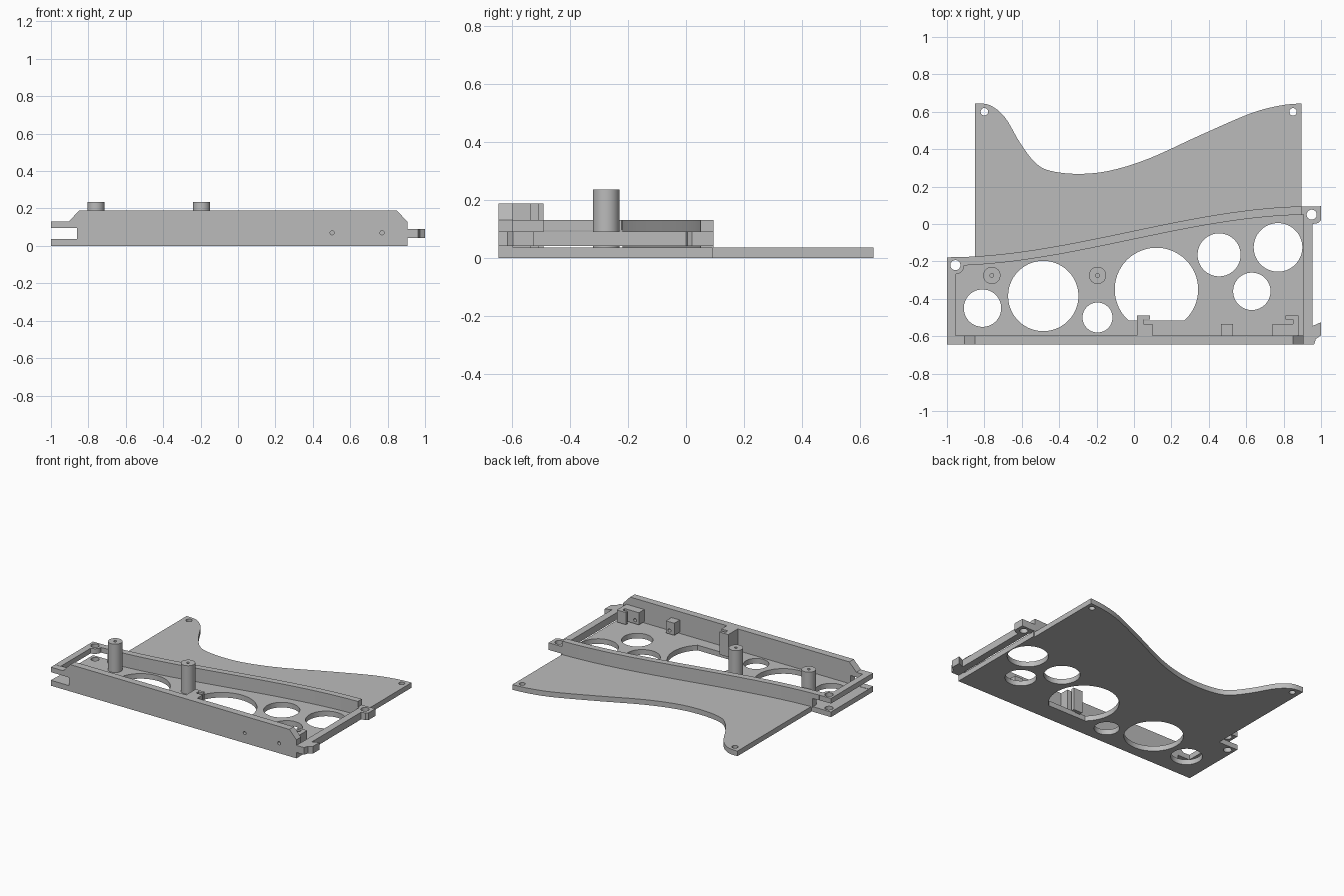
import bpy, bmesh, math
from mathutils import Vector

if "Cube" in bpy.data.objects:
    bpy.data.objects.remove(bpy.data.objects["Cube"])

grey = bpy.data.materials.new("plain grey")
grey.diffuse_color = (0.5, 0.5, 0.5, 1)
grey.use_nodes = True
grey.node_tree.nodes["Principled BSDF"].inputs["Base Color"].default_value = grey.diffuse_color


def prism(name, pts, lo, hi, axis="z"):
    """Extrude an outline along z, or an (x, z) outline along y."""
    bm = bmesh.new()
    put = (lambda p, h: (p[0], p[1], h)) if axis == "z" else (lambda p, h: (p[0], h, p[1]))
    face = bm.faces.new([bm.verts.new(put(p, lo)) for p in pts])
    ext = bmesh.ops.extrude_face_region(bm, geom=[face])["geom"]
    shift = Vector(put((0, 0), hi - lo))
    bmesh.ops.translate(bm, verts=[v for v in ext if isinstance(v, bmesh.types.BMVert)], vec=shift)
    bmesh.ops.recalc_face_normals(bm, faces=bm.faces)
    mesh = bpy.data.meshes.new(name)
    bm.to_mesh(mesh)
    bm.free()
    mesh.materials.append(grey)
    obj = bpy.data.objects.new(name, mesh)
    bpy.context.collection.objects.link(obj)
    return obj


def rect(x0, x1, y0, y1):
    return [(x0, y0), (x1, y0), (x1, y1), (x0, y1)]


def circle(x, y, r, n=48, floor=-9):
    pts = []
    for i in range(n):
        a = 2 * math.pi * (i + 0.5) / n
        pts.append((x + r * math.cos(a), max(y + r * math.sin(a), floor)))
    # drop middle points along a flattened edge
    return [p for i, p in enumerate(pts)
            if not (p[1] == floor == pts[i - 1][1] == pts[(i + 1) % n][1])]


def cut(obj, outline, lo, hi, axis="z"):
    tool = prism("cutter", outline, lo, hi, axis)
    tool.hide_render = True
    mod = obj.modifiers.new("cut", "BOOLEAN")
    mod.operation, mod.solver, mod.object = "DIFFERENCE", "EXACT", tool
    bpy.context.view_layer.objects.active = obj
    bpy.ops.object.modifier_apply(modifier=mod.name)
    bpy.data.objects.remove(tool)


def spline(pts, steps=5):
    out = []
    for i in range(len(pts) - 1):
        a, b = Vector(pts[max(i - 1, 0)]), Vector(pts[i])
        c, d = Vector(pts[i + 1]), Vector(pts[min(i + 2, len(pts) - 1)])
        for k in range(steps):
            t = k / steps
            out.append(tuple(0.5 * (2 * b + (c - a) * t + (2 * a - 5 * b + 4 * c - d) * t * t
                                    + (3 * b - a - 3 * c + d) * t ** 3)))
    return out + [pts[-1]]


def back_y(x):
    t = min(max((x + 1) / 1.95, 0), 1)
    return -0.178 + 0.273 * t * t * (3 - 2 * t)


# Base plate with a swooping back edge
sweep = spline([(-0.85, 0.645), (-0.77, 0.635), (-0.69, 0.57), (-0.61, 0.435), (-0.53, 0.33),
                (-0.45, 0.285), (-0.30, 0.268), (-0.13, 0.285), (0.08, 0.35), (0.35, 0.473),
                (0.62, 0.59), (0.78, 0.633), (0.895, 0.645)])
plate = prism("base_plate", sweep + [(0.895, 0.092), (0.905, 0.092), (0.905, -0.6), (-1, -0.6),
                                     (-1, -0.178), (-0.85, -0.178)], 0, 0.036)
for x, y, r in [(-0.81, -0.45, 0.1), (-0.485, -0.385, 0.188), (-0.195, -0.5, 0.08),
                (0.12, -0.35, 0.223), (0.455, -0.165, 0.115), (0.63, -0.36, 0.1),
                (0.77, -0.125, 0.13), (-0.8, 0.6, 0.02), (0.85, 0.6, 0.02),
                (-0.955, -0.22, 0.027)]:
    cut(plate, circle(x, y, r, 64 if r > 0.05 else 24, -0.515 if r > 0.2 else -9), -0.1, 0.1)

# Front wall with chamfered corners and a slot at the left end
front = prism("front_wall", [(-1, 0), (0.905, 0), (0.905, 0.13), (0.85, 0.188), (-0.85, 0.188),
                             (-0.905, 0.13), (-1, 0.13), (-1, 0.095), (-0.86, 0.095),
                             (-0.86, 0.038), (-1, 0.038)], -0.645, -0.595, "y")

# Curved back wall; its left end only bridges over the slot
def curved_wall(name, x0, x1, z0, z1):
    xs = [x0 + (x1 - x0) * i / 40 for i in range(41)]
    return prism(name, [(x, back_y(x)) for x in xs]
                 + [(x, back_y(x) - 0.045) for x in reversed(xs)], z0, z1)

curved_wall("back_wall", -0.86, 0.895, 0.03, 0.131)
curved_wall("back_wall_bridge", -0.91, -0.86, 0.095, 0.131)

# Left end bar with a rounded pivot boss
arc = [(-0.955 + 0.047 * math.cos(a), -0.222 + 0.047 * math.sin(a))
       for a in [-math.pi / 2 * k / 8 for k in range(9)]]
left = prism("left_end_bar", [(-1, -0.6), (-1, -0.178), (-0.908, -0.177)] + arc
             + [(-0.955, -0.6)], 0.095, 0.131)
cut(left, circle(-0.955, -0.22, 0.027, 24), 0, 0.2)

# Right end tongue: bar, pivot lug and front catch in one outline
right = prism("right_end_tongue",
              [(0.905, -0.645), (0.963, -0.645), (0.972, -0.615), (1, -0.595), (1, -0.525),
               (0.955, -0.545), (0.955, 0), (0.985, 0.005), (1, 0.02), (1, 0.095),
               (0.885, 0.093), (0.885, 0.05), (0.905, 0.05)], 0.041, 0.091)
cut(right, circle(0.95, 0.05, 0.027, 24), 0, 0.2)

# Clips on the inside of the front wall
prism("tall_clip", [(0.015, -0.6), (0.1, -0.6), (0.1, -0.535), (0.05, -0.535), (0.05, -0.51),
                    (0.085, -0.51), (0.085, -0.49), (0.015, -0.49)], 0.03, 0.188)
block = prism("small_block", rect(0.465, 0.53, -0.6, -0.535), 0.045, 0.13)
hook = prism("hook_clip", [(0.74, -0.6), (0.88, -0.6), (0.88, -0.49), (0.81, -0.49),
                           (0.81, -0.51), (0.85, -0.51), (0.85, -0.535), (0.74, -0.535)],
             0.045, 0.13)
for x, clip in ((0.503, block), (0.77, hook)):
    for obj in (front, clip):
        cut(obj, circle(x, 0.07, 0.011, 16), -0.7, -0.5, "y")

# Standing posts with pilot holes
for side, x in (("left", -0.76), ("middle", -0.195)):
    post = prism(side + "_post", circle(x, -0.275, 0.046, 40), 0.03, 0.235)
    cut(post, circle(x, -0.275, 0.01, 16), 0.1, 0.3)

# Smooth the curved sides, keep the edges sharp
for obj in bpy.context.scene.objects:
    obj.select_set(True)
bpy.context.view_layer.objects.active = plate
bpy.ops.object.shade_smooth_by_angle(angle=math.radians(30))
